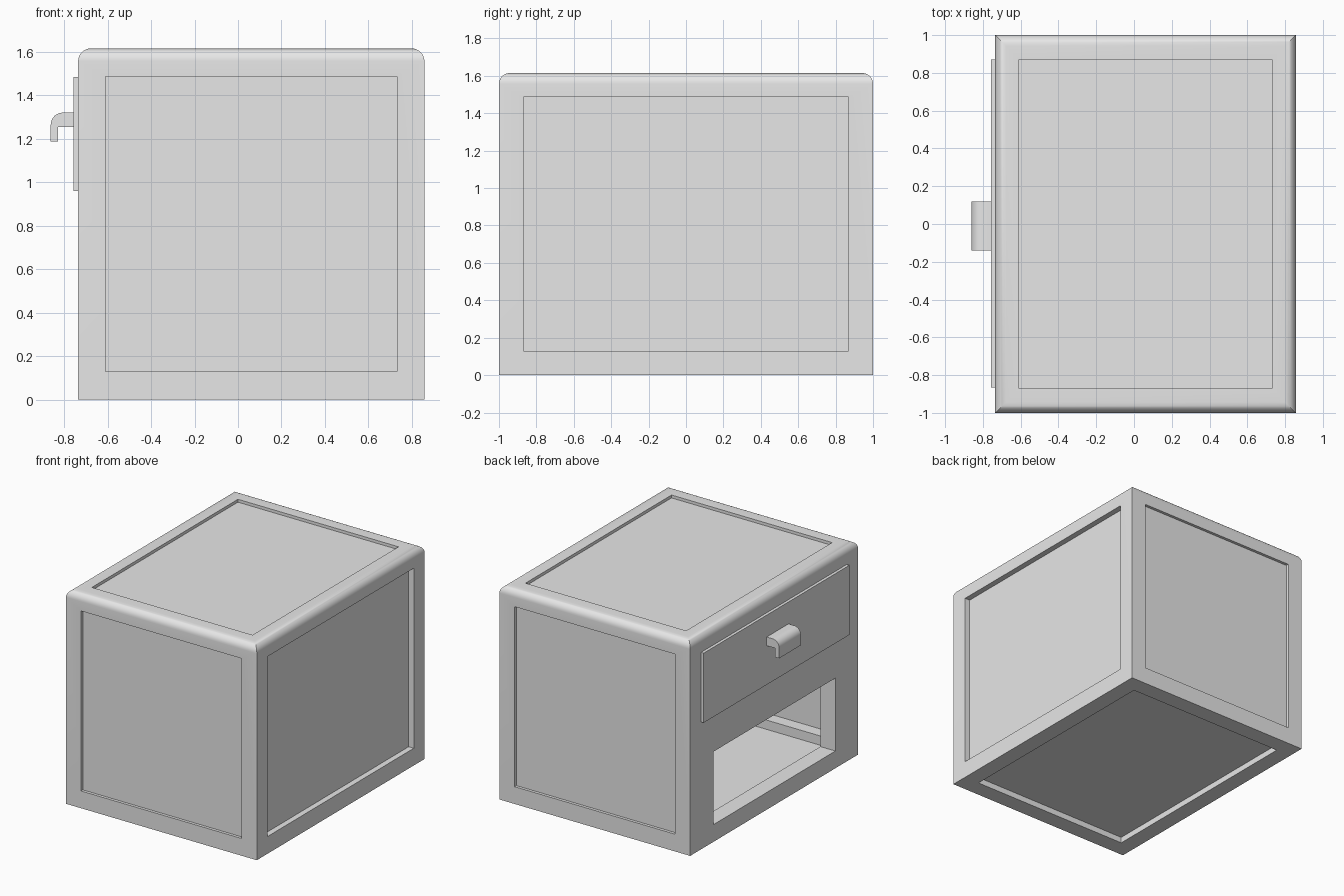
import bpy, bmesh, math
from mathutils import Vector

if "Cube" in bpy.data.objects:
    bpy.data.objects.remove(bpy.data.objects["Cube"])

grey = bpy.data.materials.new("light_grey")
grey.diffuse_color = (0.8, 0.8, 0.8, 1)
grey.use_nodes = True
grey.node_tree.nodes["Principled BSDF"].inputs["Base Color"].default_value = grey.diffuse_color


def make_object(name, bm):
    bmesh.ops.recalc_face_normals(bm, faces=bm.faces)
    mesh = bpy.data.meshes.new(name)
    bm.to_mesh(mesh)
    bm.free()
    mesh.materials.append(grey)
    obj = bpy.data.objects.new(name, mesh)
    bpy.context.collection.objects.link(obj)
    return obj


def box_bm(lo, hi):
    bm = bmesh.new()
    bmesh.ops.create_cube(bm, size=1)
    for v in bm.verts:
        v.co = Vector([l + (c + 0.5) * (h - l) for l, h, c in zip(lo, hi, v.co)])
    return bm


def box(name, lo, hi):
    return make_object(name, box_bm(lo, hi))


def activate(obj):
    bpy.ops.object.select_all(action='DESELECT')
    obj.select_set(True)
    bpy.context.view_layer.objects.active = obj


def smooth(obj):
    activate(obj)
    bpy.ops.object.shade_smooth_by_angle(angle=math.radians(30))


def cut(obj, cutter):
    mod = obj.modifiers.new("cut", 'BOOLEAN')
    mod.operation, mod.solver, mod.object = 'DIFFERENCE', 'EXACT', cutter
    activate(obj)
    bpy.ops.object.modifier_apply(modifier=mod.name)
    bpy.data.objects.remove(cutter)


# Outer size and the window openings inside the frame bars
LO, HI = (-0.735, -1.0, 0.0), (0.857, 1.0, 1.615)
IN_LO, IN_HI = (-0.61, -0.87, 0.13), (0.73, 0.87, 1.487)

# Cabinet frame: block with rounded top edges
bm = box_bm(LO, HI)
top_edges = [e for e in bm.edges if all(v.co.z > 1.6 for v in e.verts)]
bmesh.ops.bevel(bm, geom=top_edges, offset=0.058, segments=8, profile=0.5,
                affect='EDGES')
frame = make_object("cabinet_frame", bm)

# Hollow core with an arm through every side except the drawer side
bm = box_bm(IN_LO, IN_HI)
bm.normal_update()
sides = [f for f in bm.faces if f.normal.x > -0.5]
for face in bmesh.ops.extrude_discrete_faces(bm, faces=sides)["faces"]:
    face.normal_update()
    bmesh.ops.translate(bm, verts=face.verts, vec=face.normal * 0.3)
cut(frame, make_object("core_cutter", bm))

# Open compartment below the drawer
cut(frame, box("opening_cutter", (-0.9, -0.73, 0.13), (-0.5, 0.72, 0.68)))
smooth(frame)

# Thin panels set back inside the frame: (name, axis, side, depth)
for name, axis, side, depth in [("front_panel", 1, -1, 0.022),
                                ("back_panel", 1, 1, 0.022),
                                ("right_panel", 0, 1, 0.043),
                                ("top_panel", 2, 1, 0.022),
                                ("bottom_panel", 2, -1, 0.045)]:
    lo = [c - 0.01 for c in IN_LO]
    hi = [c + 0.01 for c in IN_HI]
    if side > 0:
        hi[axis] = HI[axis] - depth
        lo[axis] = hi[axis] - 0.015
    else:
        lo[axis] = LO[axis] + depth
        hi[axis] = lo[axis] + 0.015
    box(name, lo, hi)

# Drawer front plate
box("drawer_front", (-0.757, -0.865, 0.96), (-0.73, 0.87, 1.485))

# Hooked drawer handle: rounded L profile swept along y
R = 0.055
profile = [(-0.75, 1.255), (-0.828, 1.255), (-0.828, 1.187), (-0.861, 1.187)]
for i in range(9):
    a = math.pi - i * math.pi / 16
    profile.append((-0.861 + R + R * math.cos(a), 1.32 - R + R * math.sin(a)))
profile.append((-0.75, 1.32))
bm = bmesh.new()
face = bm.faces.new([bm.verts.new((x, -0.14, z)) for x, z in profile])
ext = bmesh.ops.extrude_face_region(bm, geom=[face], use_keep_orig=True)["geom"]
bmesh.ops.translate(bm, vec=(0, 0.26, 0),
                    verts=[g for g in ext if isinstance(g, bmesh.types.BMVert)])
smooth(make_object("drawer_handle", bm))
